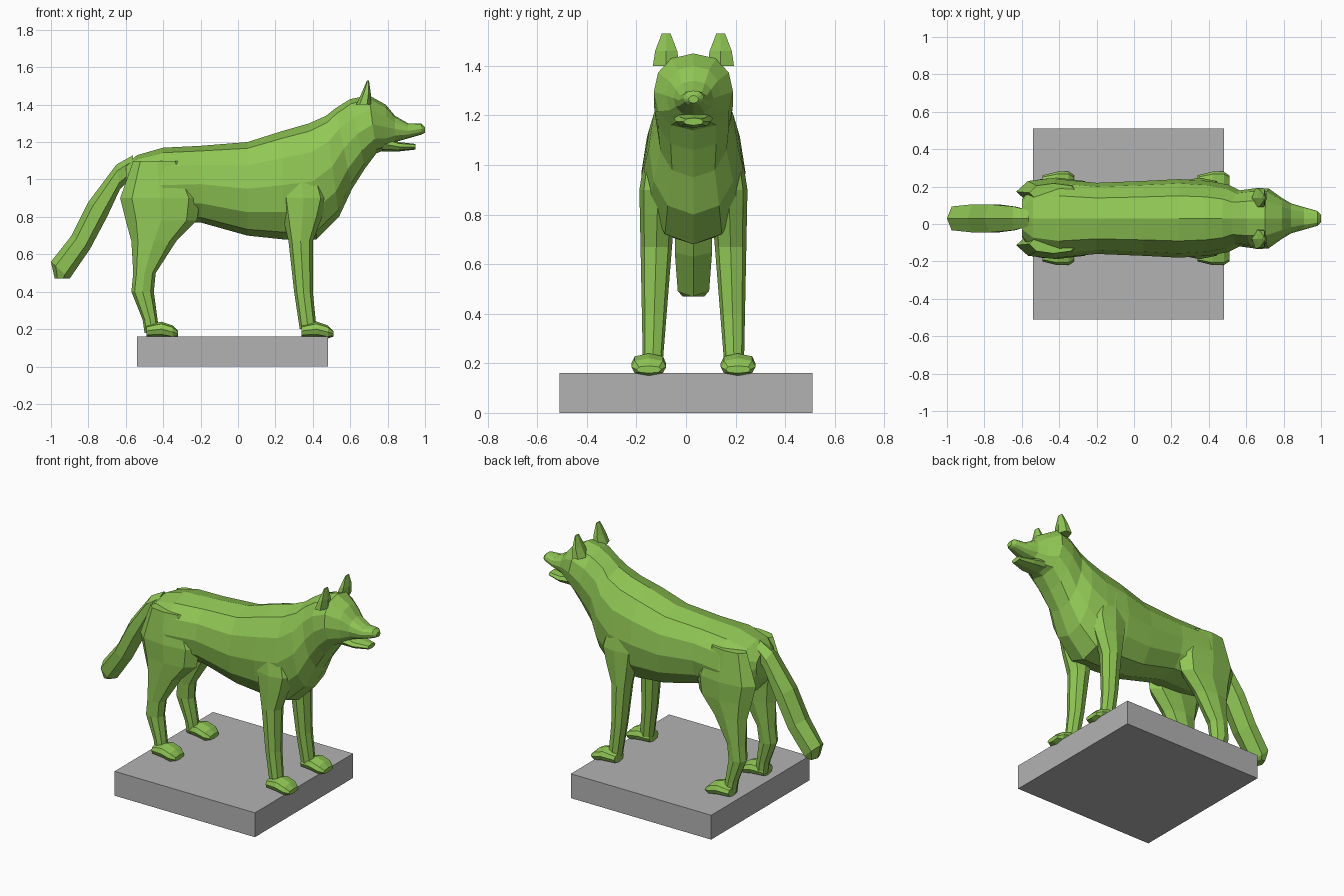
import bpy
import bmesh
from math import sin, cos, pi, copysign

MIDLINE = 0.03  # the animal stands slightly off the plinth's centre line

default_cube = bpy.data.objects.get("Cube")
if default_cube:
    bpy.data.objects.remove(default_cube, do_unlink=True)


def make_material(name, red, green, blue):
    material = bpy.data.materials.new(name)
    material.use_nodes = True
    colour = (red, green, blue, 1)
    material.diffuse_color = colour
    shader = material.node_tree.nodes["Principled BSDF"]
    shader.inputs["Base Color"].default_value = colour
    return material


coat_green = make_material("leaf_green", 0.28, 0.57, 0.09)
plinth_grey = make_material("plinth_grey", 0.45, 0.45, 0.45)


def add_object(name, bm, material):
    bmesh.ops.recalc_face_normals(bm, faces=bm.faces[:])
    mesh = bpy.data.meshes.new(name)
    bm.to_mesh(mesh)
    bm.free()
    mesh.materials.append(material)
    part = bpy.data.objects.new(name, mesh)
    bpy.context.collection.objects.link(part)


def upright(x, top, bottom, width):
    """A vertical cross-section."""
    return x, top, x, bottom, width


def level(front, back, z, width):
    """A horizontal cross-section."""
    return front, z, back, z, width


def leg_section(front, back, z):
    """A horizontal leg section that thickens upward, then fades into the body."""
    return level(front, back, z, min(.03 + .05 * z, .5 * (1.2 - z)))


def loft(name, rings, sides=8, offset=lambda z: 0, side=1, square=.8):
    """Skin rings given as two opposite edge points in x and z and a half width."""
    bm = bmesh.new()
    loops = []
    for start_x, start_z, end_x, end_z, width in rings:
        middle_x = (start_x + end_x) / 2
        middle_z = (start_z + end_z) / 2
        middle_y = MIDLINE + side * offset(middle_z)
        loop = []
        for i in range(sides):
            angle = 2 * pi * i / sides
            along = cos(angle)
            across = copysign(abs(sin(angle)) ** square, sin(angle))
            loop.append(bm.verts.new((
                middle_x + (start_x - middle_x) * along,
                middle_y + side * width * across,
                middle_z + (start_z - middle_z) * along,
            )))
        loops.append(loop)
    for lower, upper in zip(loops, loops[1:]):
        for i in range(sides):
            j = (i + 1) % sides
            bm.faces.new((lower[i], lower[j], upper[j], upper[i]))
    bm.faces.new(loops[0])
    bm.faces.new(loops[-1])
    add_object(name, bm, coat_green)


# Plinth
plinth = bmesh.new()
bmesh.ops.create_cube(plinth, size=1)
bmesh.ops.scale(plinth, vec=(1.02, 1.02, .16), verts=plinth.verts[:])
bmesh.ops.translate(plinth, vec=(-.03, 0, .08), verts=plinth.verts[:])
add_object("plinth", plinth, plinth_grey)

# Rump, barrel, chest, neck, skull and upper muzzle as one skin
torso = [
    upright(-.6, 1.08, .9, .1),
    upright(-.54, 1.13, .8, .18),
    upright(-.4, 1.17, .77, .21),
    upright(-.2, 1.18, .77, .19),
    upright(.05, 1.2, .7, .2),
    upright(.24, 1.26, .68, .21),
]
neck_and_skull = [
    (.38, 1.3, .42, .68, .2),
    (.47, 1.34, .54, .8, .18),
    (.52, 1.38, .61, .95, .15),
    (.6, 1.43, .68, 1.06, .16),
    (.7, 1.45, .74, 1.14, .16),
]
muzzle = [
    upright(.79, 1.4, 1.16, .11),
    upright(.84, 1.34, 1.2, .08),
    upright(.91, 1.3, 1.22, .06),
    upright(.98, 1.3, 1.24, .04),
    upright(1, 1.28, 1.25, .02),
]
loft("body", torso + neck_and_skull + muzzle, sides=12)

# Lower jaw, leaving the mouth slightly open
loft("lower_jaw", [
    upright(.77, 1.23, 1.15, .08),
    upright(.86, 1.2, 1.15, .07),
    upright(.95, 1.19, 1.16, .04),
])

# Drooping tail, widest along its middle
tail_edges = [
    (-.56, 1.13, -.58, 1),
    (-.65, 1.08, -.63, .95),
    (-.8, .88, -.7, .8),
    (-.89, .7, -.79, .63),
    (-1, .56, -.9, .47),
    (-.98, .47, -.92, .47),
]
tail = []
for i, edges in enumerate(tail_edges):
    swell = sin(pi * i / (len(tail_edges) - 1))
    tail.append((*edges, .05 + .036 * swell))
loft("tail", tail, sides=6)

# Paired parts
ear = [
    level(.71, .63, 1.4, .06),
    level(.71, .66, 1.46, .05),
    level(.7, .69, 1.53, .02),
]
front_leg = [
    leg_section(.42, .22, 1.1),
    leg_section(.48, .22, .9),
    leg_section(.45, .24, .8),
    leg_section(.4, .27, .67),
    leg_section(.4, .3, .4),
    leg_section(.42, .33, .2),
]
hind_leg = [
    leg_section(-.3, -.56, 1.1),
    leg_section(-.2, -.63, .9),
    leg_section(-.22, -.6, .78),
    leg_section(-.33, -.57, .67),
    leg_section(-.44, -.56, .5),
    leg_section(-.45, -.57, .4),
    leg_section(-.43, -.51, .25),
    leg_section(-.42, -.5, .18),
]


def paw(heel):
    return [
        upright(heel, .22, .16, .05),
        upright(heel + .08, .24, .16, .07),
        upright(heel + .14, .22, .15, .07),
        upright(heel + .17, .19, .16, .05),
    ]


def ear_offset(z):
    return .11


def leg_offset(z):
    return .17 - .03 * z


def paw_offset(z):
    return .18


for label, side in (("far", 1), ("near", -1)):
    loft(label + "_ear", ear, 6, ear_offset, side)
    loft(label + "_front_leg", front_leg, offset=leg_offset, side=side)
    loft(label + "_hind_leg", hind_leg, offset=leg_offset, side=side)
    loft(label + "_front_paw", paw(.34), offset=paw_offset, side=side, square=.6)
    loft(label + "_hind_paw", paw(-.49), offset=paw_offset, side=side, square=.6)
